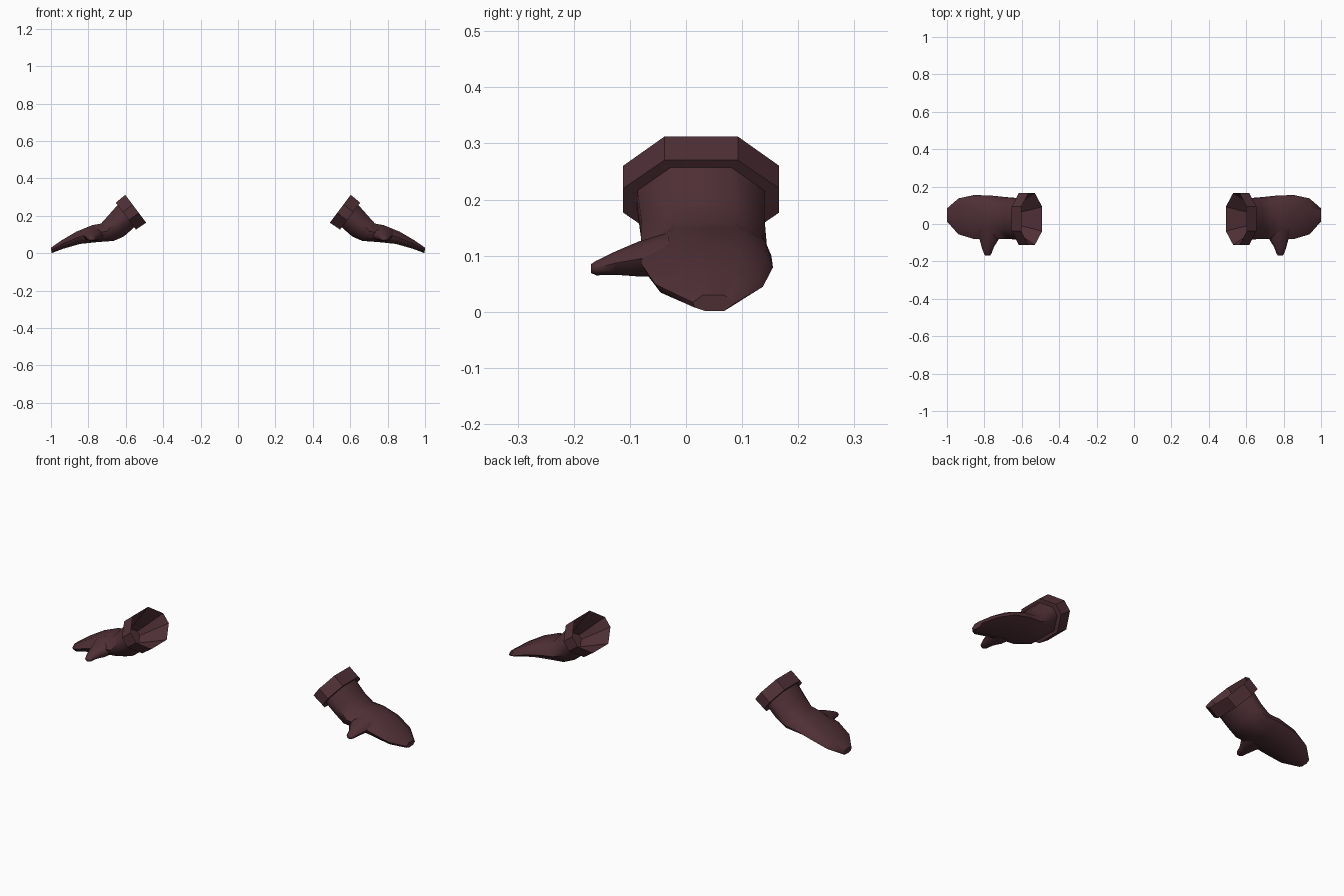
import bpy, bmesh, math
from mathutils import Vector

if "Cube" in bpy.data.objects:
    bpy.data.objects.remove(bpy.data.objects["Cube"])

wool = bpy.data.materials.new("dark_plum_wool")
wool.diffuse_color = (0.078, 0.029, 0.037, 1)
wool.use_nodes = True
wool.node_tree.nodes["Principled BSDF"].inputs["Base Color"].default_value = wool.diffuse_color

# Unit octagon: wide flat top and bottom, short sides (across, up)
OCT = [(-.47, 1), (.47, 1), (1, .3), (1, -.3),
       (.47, -1), (-.47, -1), (-1, -.3), (-1, .3)]
# Rounder octagon for the hand
ROUND = [(-.5, 1), (.5, 1), (.9, .5), (1, -.1),
         (.55, -.95), (-.35, -1), (-.9, -.55), (-1, .1)]


def section(top, bottom, y0, y1, shape):
    """Ring between a top and a bottom point in the xz plane."""
    t, b = Vector((top[0], 0, top[1])), Vector((bottom[0], 0, bottom[1]))
    mid, up = (t + b) / 2, (t - b) / 2
    mid.y = (y0 + y1) / 2
    return [mid + up * v + Vector((0, (y1 - y0) / 2 * u, 0)) for u, v in shape]


def loft(name, rings, side, angle, cap_start=False, cap_end=True):
    """Skin a row of rings; side = -1 mirrors the part."""
    bm = bmesh.new()
    loops = [[bm.verts.new((p.x * side, p.y, p.z)) for p in r] for r in rings]
    for a, b in zip(loops, loops[1:]):
        n = len(a)
        for i in range(n):
            bm.faces.new((a[i], a[(i + 1) % n], b[(i + 1) % n], b[i]))
    if cap_start:
        bm.faces.new(loops[0])
    if cap_end:
        bm.faces.new(loops[-1])
    bmesh.ops.recalc_face_normals(bm, faces=bm.faces)
    me = bpy.data.meshes.new(name)
    bm.to_mesh(me)
    bm.free()
    me.materials.append(wool)
    ob = bpy.data.objects.new(name, me)
    bpy.context.collection.objects.link(ob)
    bpy.ops.object.select_all(action='DESELECT')
    ob.select_set(True)
    bpy.context.view_layer.objects.active = ob
    bpy.ops.object.shade_smooth_by_angle(angle=math.radians(angle))
    return ob


# Sleeve and hand, from wrist to fingertips: top, bottom, front y, back y
hand = [
    section((.635, .268), (.548, .145), -.088, .140, OCT),
    section((.690, .206), (.610, .090), -.080, .140, OCT),
    section((.732, .159), (.665, .066), -.080, .145, ROUND),
    section((.780, .150), (.750, .060), -.080, .152, ROUND),
    section((.865, .115), (.845, .050), -.080, .155, ROUND),
    section((.942, .070), (.935, .024), -.055, .137, ROUND),
    section((1.00, .030), (.997, .001), .012, .085, ROUND),
]

# Cuff: step at the sleeve, outer band, rim, then the hollow inside
axis = Vector((.8, -.6))
centre = Vector((.547, .238))
up = Vector((.6, .8))


def cuff_ring(depth, half_up, half_across):
    c = centre + axis * depth
    return section(c + up * half_up, c - up * half_up,
                   .027 - half_across, .027 + half_across, OCT)


cuff = [cuff_ring(.066, .074, .108), cuff_ring(.066, .090, .139),
        cuff_ring(0, .093, .139), cuff_ring(.07, .066, .098),
        cuff_ring(.14, .040, .065)]

# Thumb pointing forward: x, y, z, half width, half height
thumb = []
for x, y, z, w, h in [(.775, -.03, .102, .068, .040), (.775, -.085, .094, .050, .031),
                      (.782, -.125, .087, .032, .021), (.782, -.160, .078, .020, .013),
                      (.782, -.169, .077, .012, .008)]:
    thumb.append([Vector((x + w * math.cos(k * math.tau / 8), y,
                          z + h * math.sin(k * math.tau / 8))) for k in range(8)])

for side, label in ((1, "right"), (-1, "left")):
    loft(label + "_mitten_hand", hand, side, 50)
    loft(label + "_mitten_thumb", thumb, side, 60, cap_start=True)
    loft(label + "_mitten_cuff", cuff, side, 30)
